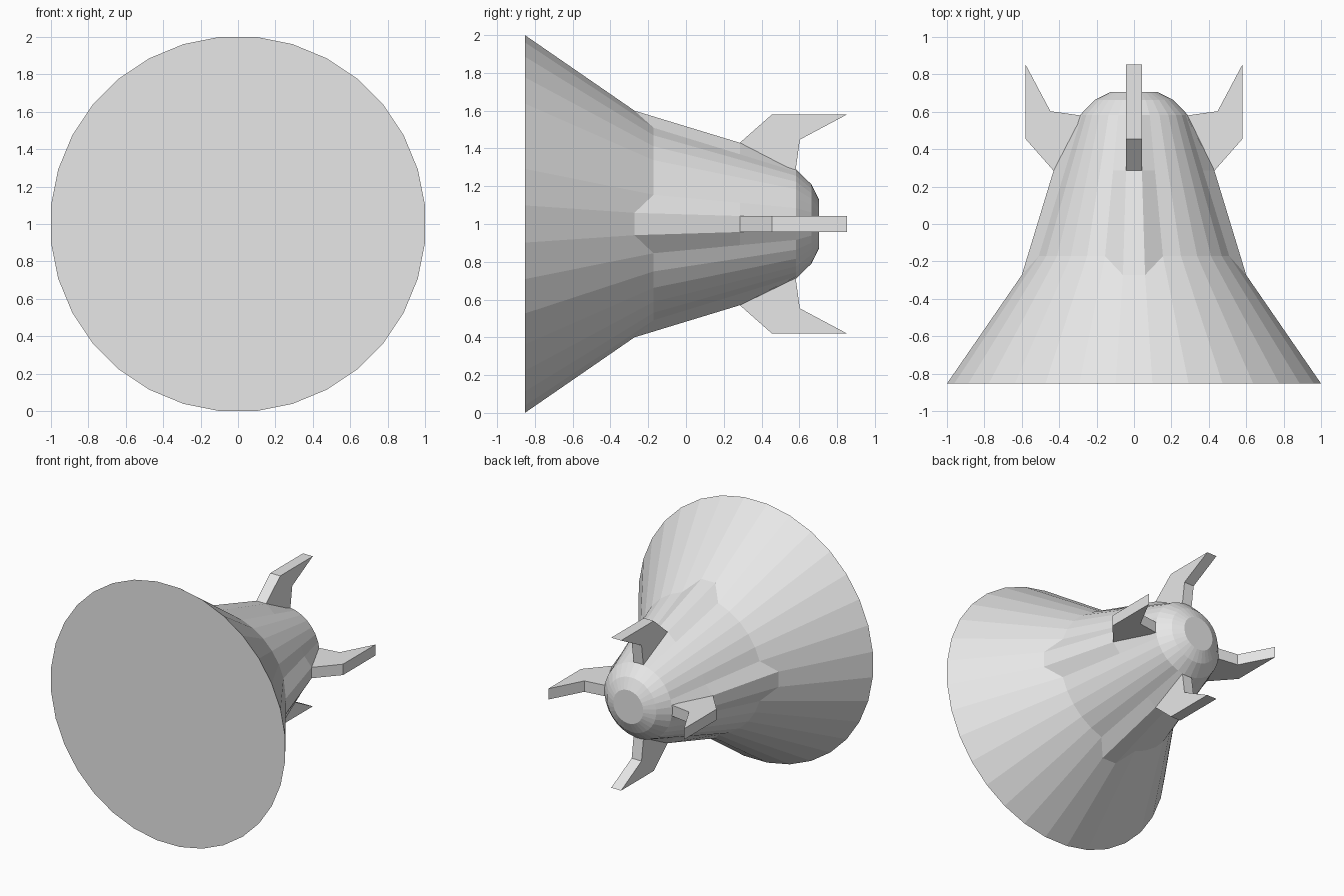
import bpy, bmesh, math

if "Cube" in bpy.data.objects:
    bpy.data.objects.remove(bpy.data.objects["Cube"])

grey = bpy.data.materials.new("plain grey")
grey.diffuse_color = (0.8, 0.8, 0.8, 1)
grey.use_nodes = True
grey.node_tree.nodes["Principled BSDF"].inputs["Base Color"].default_value = grey.diffuse_color

N = 32
STEP = 2 * math.pi / N
WIDEN = 1 / math.cos(STEP / 2)      # radii are measured to the flats
CENTRE_Z = 1.0


def point(radius, y, i):
    a = (i + 0.5) * STEP
    return (radius * WIDEN * math.cos(a), y, CENTRE_Z + radius * WIDEN * math.sin(a))


def finish(name, bm):
    bmesh.ops.recalc_face_normals(bm, faces=bm.faces)
    mesh = bpy.data.meshes.new(name)
    bm.to_mesh(mesh)
    bm.free()
    mesh.materials.append(grey)
    ob = bpy.data.objects.new(name, mesh)
    bpy.context.collection.objects.link(ob)


# Bell body: flared skirt, tapered neck and rounded nose, with four raised ridges
bm = bmesh.new()
columns = []
for i in range(N):
    ridge = i % 8 in (0, 7)
    waist = (0.60, -0.273) if ridge else (0.53, -0.172)
    shoulder = (0.43, 0.285) if ridge else (0.384, 0.285)
    profile = [(1.0, -0.853), waist, shoulder, (0.288, 0.583), (0.21, 0.664), (0.128, 0.705)]
    columns.append([bm.verts.new(point(r, y, i)) for r, y in profile])
for i in range(N):
    a, b = columns[i], columns[(i + 1) % N]
    for j in range(len(a) - 1):
        bm.faces.new((a[j], b[j], b[j + 1], a[j + 1]))
bm.faces.new([c[0] for c in columns])
bm.faces.new([c[-1] for c in columns])
finish("bell_body", bm)

# Four swept fins, each a flat swallow-tail plate rooted on a ridge
FIN = [(0.43, 0.285), (0.58, 0.455), (0.58, 0.853), (0.447, 0.603), (0.27, 0.578), (0.30, 0.32)]
HALF = 0.042
for k, side in enumerate(("right", "top", "left", "bottom")):
    c, s = round(math.cos(k * math.pi / 2)), round(math.sin(k * math.pi / 2))
    bm = bmesh.new()
    rows = [[bm.verts.new((r * c - w * s, y, CENTRE_Z + r * s + w * c)) for r, y in FIN]
            for w in (-HALF, HALF)]
    for row in rows:
        bm.faces.new(row)
    for j in range(len(FIN)):
        n = (j + 1) % len(FIN)
        bm.faces.new((rows[0][j], rows[0][n], rows[1][n], rows[1][j]))
    finish(side + "_fin", bm)
